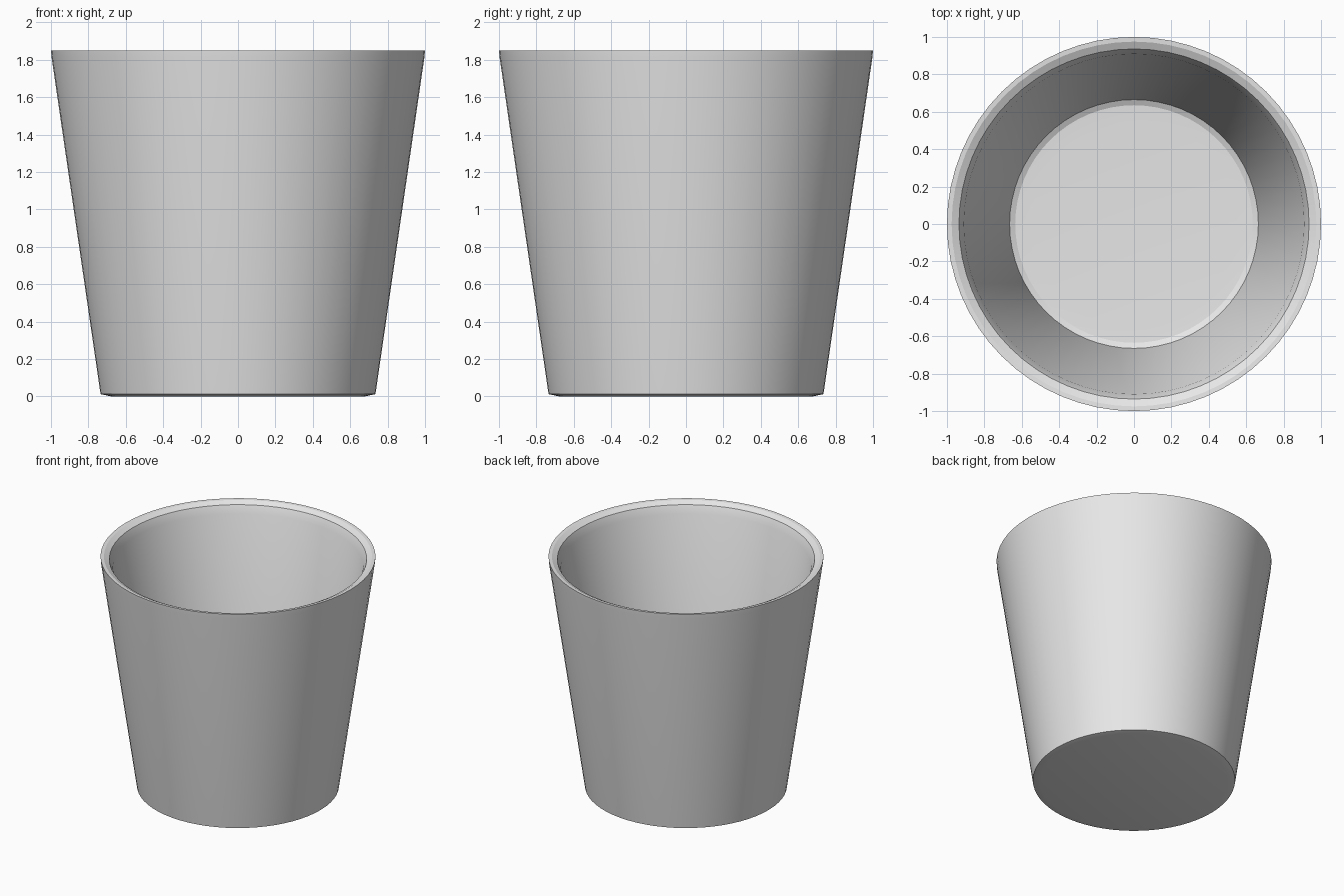
import bpy
import bmesh
import math
from mathutils import Vector

cube = bpy.data.objects.get("Cube")
if cube:
    bpy.data.objects.remove(cube, do_unlink=True)

SEGMENTS = 64

# Plain light grey plastic
grey = bpy.data.materials.new("light_grey")
grey.use_nodes = True
colour = (0.8, 0.8, 0.8, 1.0)
grey.diffuse_color = colour
grey.node_tree.nodes["Principled BSDF"].inputs["Base Color"].default_value = colour

# Half section (radius, height): underside, outer wall, rim, inner wall, floor
profile = [
    (0, 0), (0.68, 0), (0.735, 0.012),
    (0.997, 1.815), (1.0, 1.85), (0.975, 1.848),
    (0.936, 1.828), (0.91, 1.767),
    (0.665, 0.07), (0.635, 0.055), (0.55, 0.05), (0, 0.05),
]


def lathe(name, points, material):
    """Spin a half section round the z axis into a closed solid."""
    bm = bmesh.new()
    verts = [bm.verts.new((r, 0, z)) for r, z in points]
    edges = [bm.edges.new(pair) for pair in zip(verts, verts[1:])]
    bmesh.ops.spin(bm, geom=verts + edges, cent=Vector(), axis=Vector((0, 0, 1)),
                   angle=math.tau, steps=SEGMENTS, use_merge=True)
    bmesh.ops.remove_doubles(bm, verts=bm.verts[:], dist=0.0005)
    bmesh.ops.recalc_face_normals(bm, faces=bm.faces[:])
    mesh = bpy.data.meshes.new(name)
    bm.to_mesh(mesh)
    bm.free()
    mesh.materials.append(material)
    obj = bpy.data.objects.new(name, mesh)
    bpy.context.collection.objects.link(obj)
    return obj


# Tapered pot with thick wall and chamfered rim
pot = lathe("tapered_pot", profile, grey)
bpy.ops.object.select_all(action="DESELECT")
pot.select_set(True)
bpy.context.view_layer.objects.active = pot
bpy.ops.object.shade_smooth_by_angle(angle=math.radians(20))
